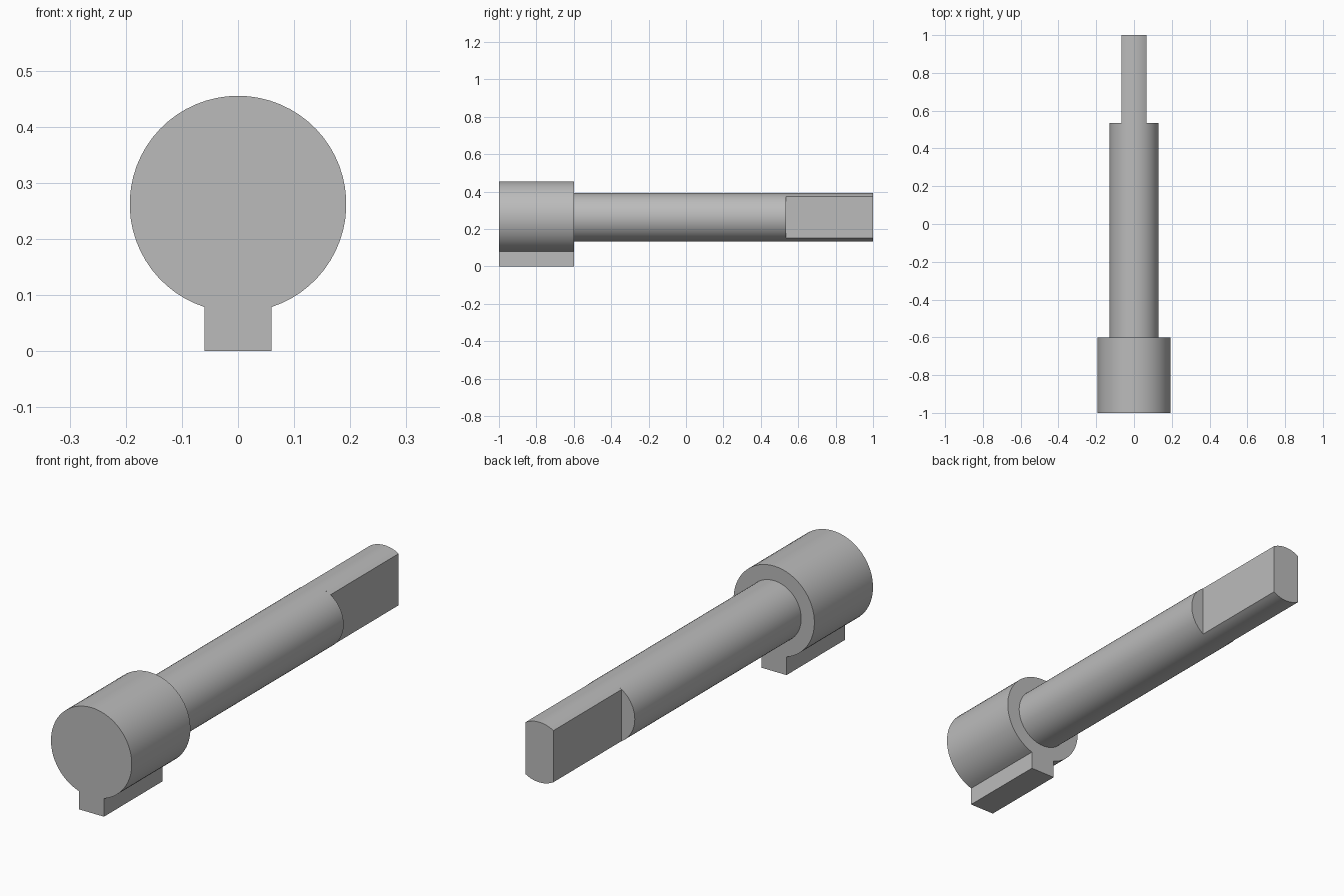
import bpy, bmesh, math

cube = bpy.data.objects.get("Cube")
if cube:
    bpy.data.objects.remove(cube, do_unlink=True)

AXIS_Z = 0.262      # height of the pin axis
HEAD_R, SHAFT_R = 0.193, 0.13
KEY_HALF, FLAT_HALF = 0.06, 0.067

steel = bpy.data.materials.new("grey_steel")
steel.use_nodes = True
colour = (0.5, 0.5, 0.5, 1)
steel.diffuse_color = colour
steel.node_tree.nodes["Principled BSDF"].inputs["Base Color"].default_value = colour


def arc(radius, start, end, steps):
    """Points in x, z along an arc around the pin axis."""
    angles = [start + (end - start) * i / steps for i in range(steps + 1)]
    return [(radius * math.cos(a), AXIS_Z + radius * math.sin(a)) for a in angles]


def prism(name, outline, y0, y1, front_cap=True):
    """Extrude an x, z outline along y."""
    bm = bmesh.new()
    front = [bm.verts.new((x, y0, z)) for x, z in outline]
    back = [bm.verts.new((x, y1, z)) for x, z in outline]
    n = len(outline)
    for i in range(n):
        j = (i + 1) % n
        bm.faces.new((front[i], front[j], back[j], back[i]))
    bm.faces.new(back[::-1])
    if front_cap:
        bm.faces.new(front)
    bmesh.ops.recalc_face_normals(bm, faces=bm.faces)
    mesh = bpy.data.meshes.new(name)
    bm.to_mesh(mesh)
    bm.free()
    mesh.materials.append(steel)
    obj = bpy.data.objects.new(name, mesh)
    bpy.context.collection.objects.link(obj)
    bpy.ops.object.select_all(action='DESELECT')
    obj.select_set(True)
    bpy.context.view_layer.objects.active = obj
    bpy.ops.object.shade_smooth_by_angle(angle=math.radians(25))
    return obj


# Round head with the square key under it
a = math.acos(KEY_HALF / HEAD_R)
head = arc(HEAD_R, -a, math.pi + a, 56) + [(-KEY_HALF, 0), (KEY_HALF, 0)]
prism("keyed_head", head, -1, -0.6)

# Round shaft
prism("shaft", arc(SHAFT_R, 0, math.tau, 64)[:-1], -0.6, 0.535, front_cap=False)

# End of the shaft with two flats
b = math.acos(FLAT_HALF / SHAFT_R)
tang = arc(SHAFT_R, b, math.pi - b, 12) + arc(SHAFT_R, math.pi + b, math.tau - b, 12)
prism("flattened_end", tang, 0.535, 1, front_cap=False)
